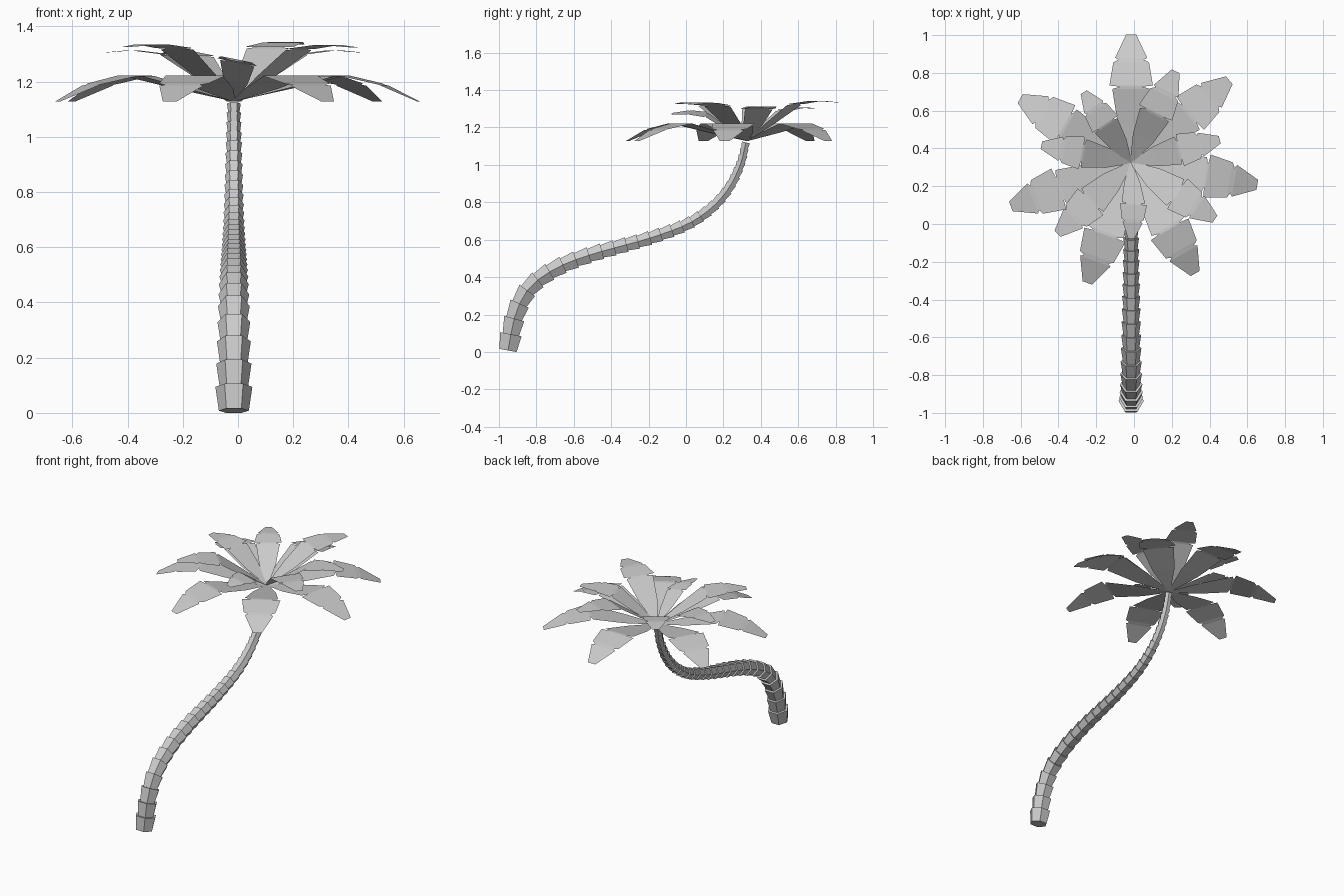
import bpy, bmesh, math
from mathutils import Vector, Matrix

if "Cube" in bpy.data.objects:
    bpy.data.objects.remove(bpy.data.objects["Cube"])

CX = -0.015
CROWN = Vector((CX, 0.325, 1.128))


def finish(bm, name):
    me = bpy.data.meshes.new(name)
    bm.to_mesh(me)
    bm.free()
    ob = bpy.data.objects.new(name, me)
    bpy.context.collection.objects.link(ob)
    return ob


# Trunk centre line (y, z)
PATH = [Vector((CX, y, z)) for y, z in [
    (-.952, .008), (-.935, .10), (-.912, .20), (-.868, .30), (-.80, .38), (-.67, .46),
    (-.51, .52), (-.35, .565), (-.19, .61), (0, .68), (.13, .765), (.225, .87),
    (.29, 1.0), (.32, 1.12)]]
LENS = [(b - a).length for a, b in zip(PATH, PATH[1:])]
TOTAL = sum(LENS)


def along(d):
    """Smooth point on the path at distance d (Catmull-Rom)."""
    i = 0
    while i < len(LENS) - 1 and d > LENS[i]:
        d -= LENS[i]
        i += 1
    t = min(max(d / LENS[i], 0), 1)
    p1, p2 = PATH[i], PATH[i + 1]
    p0 = PATH[i - 1] if i else 2 * p1 - p2
    p3 = PATH[i + 2] if i + 2 < len(PATH) else 2 * p2 - p1
    return 0.5 * (2 * p1 + (p2 - p0) * t + (2 * p0 - 5 * p1 + 4 * p2 - p3) * t * t
                  + (3 * p1 - p0 - 3 * p2 + p3) * t ** 3)


def ring(bm, d, r):
    """Hexagonal ring across the trunk at distance d."""
    c = along(d)
    tan = (along(min(d + .02, TOTAL)) - along(max(d - .02, 0))).normalized()
    u = Vector((1, 0, 0))
    v = tan.cross(u)
    return [bm.verts.new(c + r * (math.cos(k * math.pi / 3) * u + math.sin(k * math.pi / 3) * v))
            for k in range(6)]


# Trunk: stacked flaring hexagonal collars, shrinking towards the crown
N = 30
bm = bmesh.new()
sizes = [.09 - .055 * i / (N - 1) for i in range(N)]
k = TOTAL / sum(sizes)
d, prev = 0, None
for i, s in enumerate(sizes):
    r_top = .067 - .042 * (i / (N - 1)) ** .75
    lo, hi = ring(bm, d, r_top * .81), ring(bm, d + s * k, r_top)
    if prev is None:
        bm.faces.new(lo[::-1])
    for a, b in ([(prev, lo)] if prev else []) + [(lo, hi)]:
        for j in range(6):
            n = (j + 1) % 6
            bm.faces.new((a[j], a[n], b[n], b[j]))
    prev, d = hi, d + s * k
bm.faces.new(prev)
bmesh.ops.recalc_face_normals(bm, faces=bm.faces)
finish(bm, "trunk")

# Frond stations: distance, half width, height; narrow ones are tears in the edge
STATIONS = [(0, .008, 0), (.2, .07, .046), (.39, .10, .092), (.402, .06, .093), (.408, .115, .093),
            (.53, .095, .065), (.545, .068, .06), (.555, .085, .057), (.678, .027, 0)]


def frond(name, angle, scale=1.0, tilt=0, roll=0):
    bm = bmesh.new()
    rows = [[bm.verts.new((r, s * w, h)) for s in (-1, 0, 1)] for r, w, h in STATIONS]
    for a, b in zip(rows, rows[1:]):
        for j in (0, 1):
            bm.faces.new((a[j], b[j], b[j + 1], a[j + 1]))
    rot = [Matrix.Rotation(math.radians(x), 4, ax) for x, ax in ((angle, 'Z'), (-tilt, 'Y'), (roll, 'X'))]
    bm.transform(Matrix.Translation(CROWN) @ rot[0] @ rot[1] @ rot[2] @ Matrix.Scale(scale, 4))
    finish(bm, name)


# Lower ring of drooping fronds
for i in range(7):
    frond(f"lower_frond_{i + 1}", 90 - 50 * i)

# Upper ring of shorter, raised fronds
for i, (a, s, t, r) in enumerate([(64, .85, 21, 0), (14.5, .76, 20, 0), (-34, .84, 20, 0),
                                  (-90, .63, 20, -12), (-136, .85, 20, 0), (169, .76, 20, 0),
                                  (124, .71, 21, 0)]):
    frond(f"upper_frond_{i + 1}", a, s, t, r)
